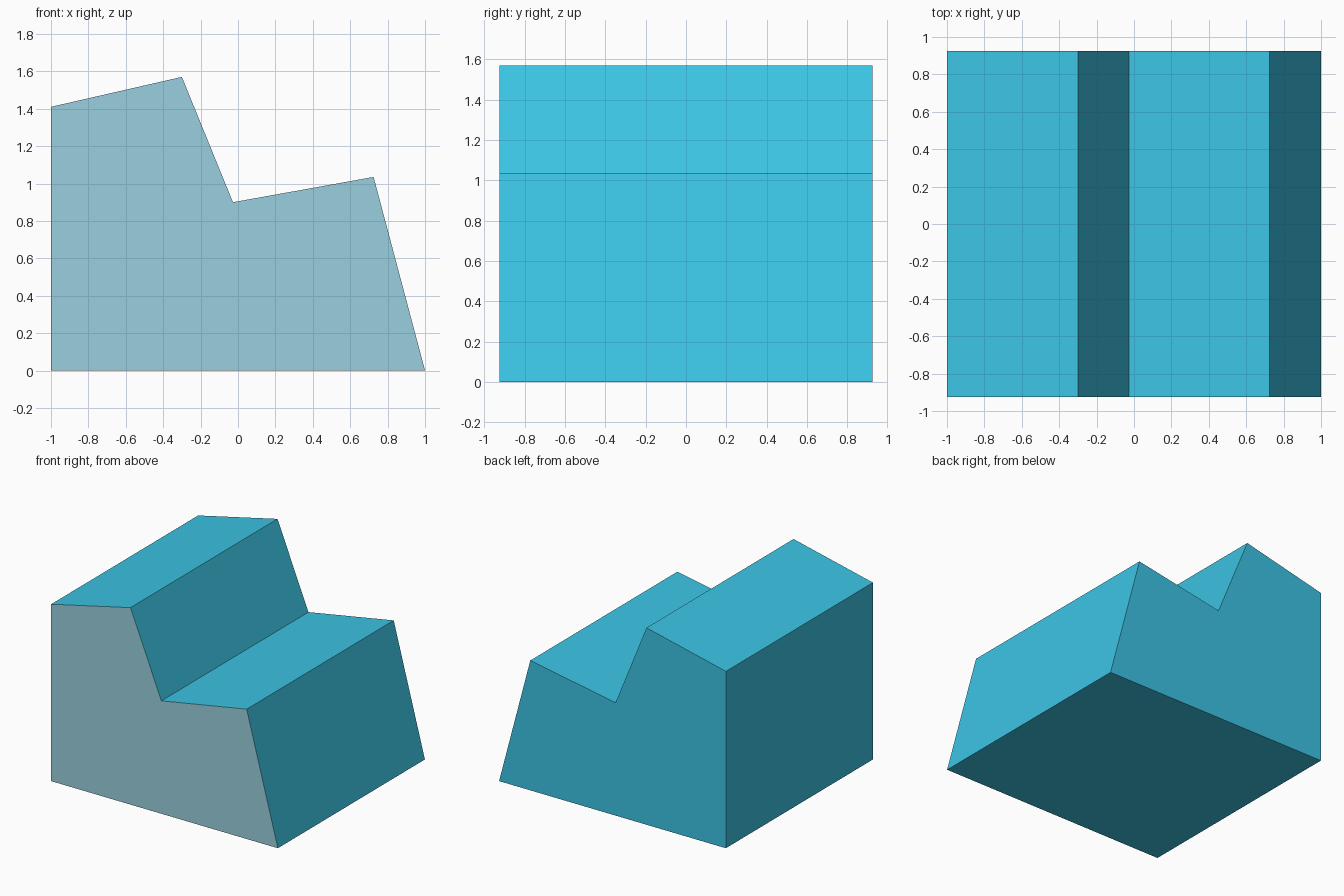
import bpy, bmesh
from mathutils import Vector

if "Cube" in bpy.data.objects:
    bpy.data.objects.remove(bpy.data.objects["Cube"])


def material(name, rgb):
    # sRGB 0-255 to linear
    lin = [(c / 255 / 12.92) if c / 255 <= 0.04045 else ((c / 255 + 0.055) / 1.055) ** 2.4 for c in rgb]
    m = bpy.data.materials.new(name)
    m.diffuse_color = (*lin, 1)
    m.use_nodes = True
    m.node_tree.nodes["Principled BSDF"].inputs["Base Color"].default_value = m.diffuse_color
    return m


# Side profile (x, z) and half depth
PROFILE = [(-1, 0), (1, 0), (0.725, 1.035), (-0.027, 0.9), (-0.3, 1.57), (-1, 1.41)]
HALF_DEPTH = 0.926

# Stepped block: profile extruded from front to back
bm = bmesh.new()
front = bm.faces.new([bm.verts.new((x, -HALF_DEPTH, z)) for x, z in PROFILE])
ext = bmesh.ops.extrude_face_region(bm, geom=[front], use_keep_orig=True)
bmesh.ops.translate(bm, vec=Vector((0, 2 * HALF_DEPTH, 0)),
                    verts=[v for v in ext["geom"] if isinstance(v, bmesh.types.BMVert)])
bmesh.ops.recalc_face_normals(bm, faces=bm.faces)

# Front face is the paler colour
for f in bm.faces:
    f.material_index = 1 if f.normal.y < -0.9 else 0

mesh = bpy.data.meshes.new("stepped_block")
bm.to_mesh(mesh)
bm.free()
mesh.materials.append(material("teal blue", (60, 196, 228)))
mesh.materials.append(material("pale grey blue", (152, 208, 223)))
bpy.context.collection.objects.link(bpy.data.objects.new("stepped_block", mesh))
